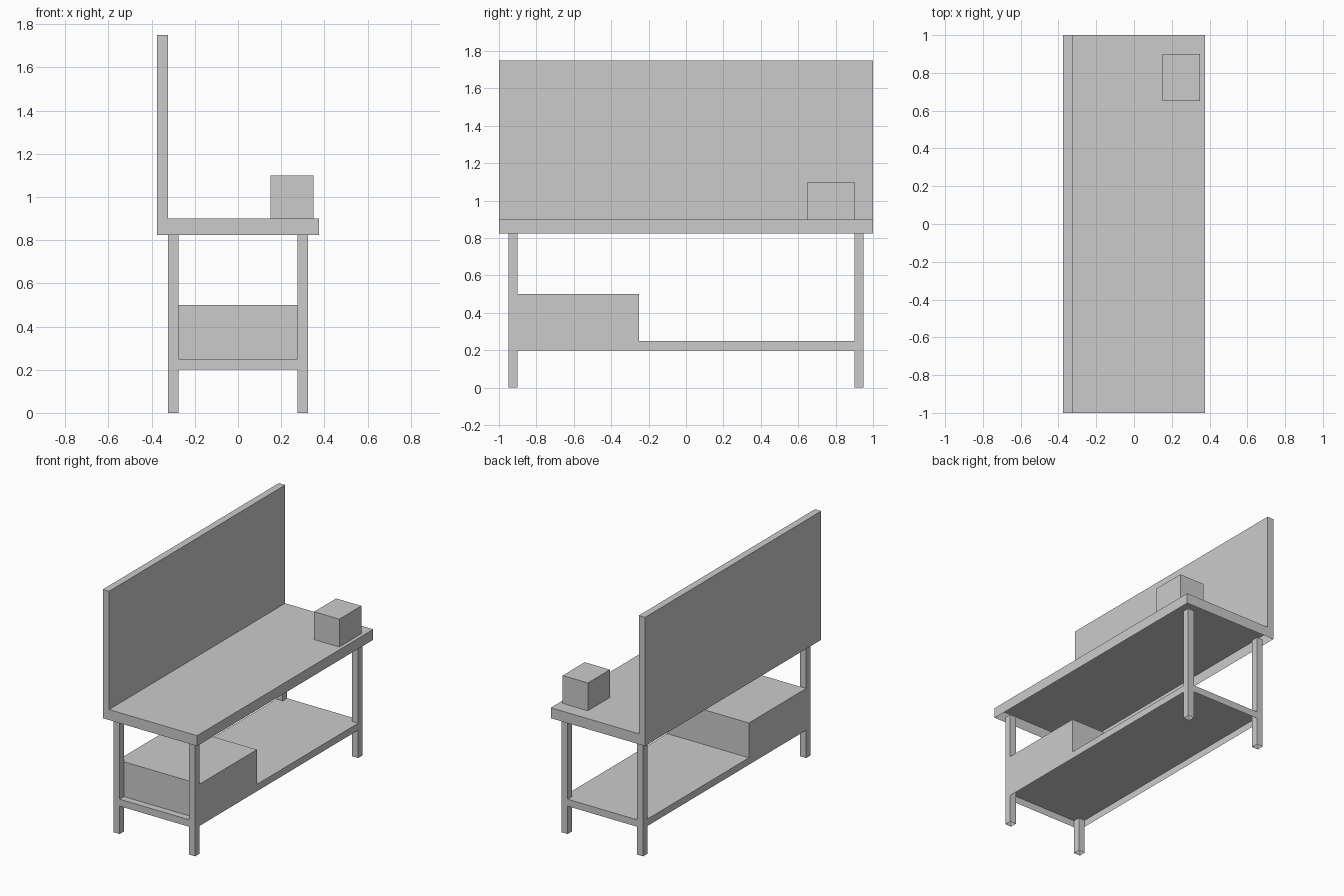
import bpy
import bmesh
from mathutils import Vector

if "Cube" in bpy.data.objects:
    bpy.data.objects.remove(bpy.data.objects["Cube"])


def box(name, lo, hi):
    """Axis-aligned box between two corners, open underneath, origin at its centre."""
    lo, hi = Vector(lo), Vector(hi)
    size = hi - lo
    bm = bmesh.new()
    bmesh.ops.create_cube(bm, size=1.0)
    bm.normal_update()
    bottom = [f for f in bm.faces if f.normal.z < -0.5]
    bmesh.ops.delete(bm, geom=bottom, context='FACES')
    bmesh.ops.scale(bm, vec=size, verts=bm.verts)
    mesh = bpy.data.meshes.new(name)
    bm.to_mesh(mesh)
    bm.free()
    obj = bpy.data.objects.new(name, mesh)
    obj.location = (lo + hi) / 2
    bpy.context.collection.objects.link(obj)
    return obj


TOP_Z, UNDER_Z = 0.9, 0.825
LEG = 0.05
FX, FY = 0.325, 0.95      # outer half-size of the leg frame

# Worktop and back panel
box("worktop", (-0.375, -1, UNDER_Z), (0.375, 1, TOP_Z))
box("back_panel", (-0.375, -1, TOP_Z), (-0.325, 1, 1.75))

# Four legs
for sx, xname in ((-1, "back"), (1, "front")):
    for sy, yname in ((-1, "left"), (1, "right")):
        cx, cy = sx * (FX - LEG / 2), sy * (FY - LEG / 2)
        box(f"{xname}_{yname}_leg",
            (cx - LEG / 2, cy - LEG / 2, 0),
            (cx + LEG / 2, cy + LEG / 2, UNDER_Z))

# Lower shelf, flush with the outside of the legs
box("lower_shelf", (-FX, -FY, 0.2), (FX, FY, 0.25))

# Storage box on the shelf and small box on the worktop
box("storage_box", (-FX, -0.9, 0.25), (FX, -0.25, 0.5))
box("small_box", (0.15, 0.65, TOP_Z), (0.35, 0.9, 1.1))
